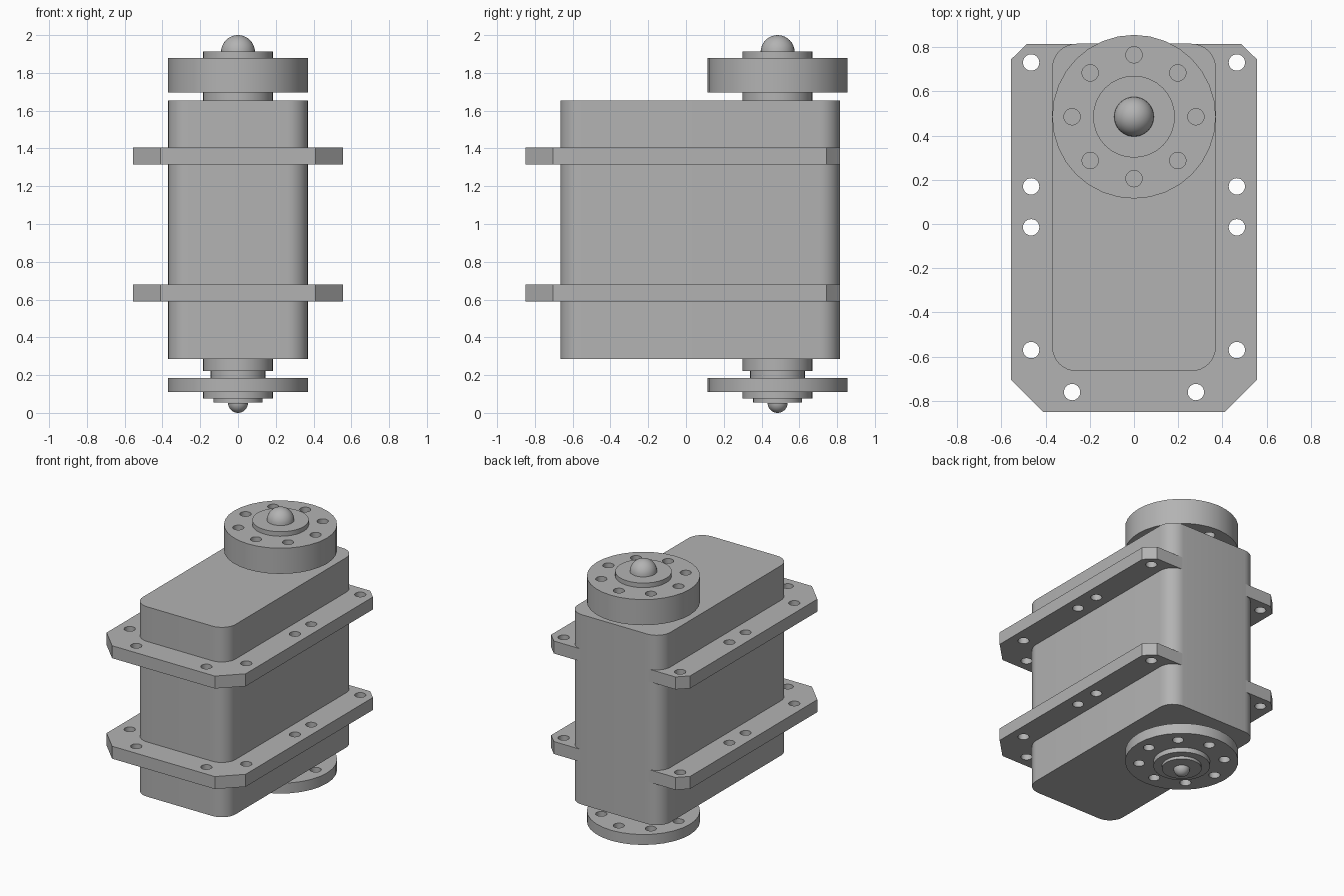
import bpy, bmesh
from math import pi, cos, sin, radians

cube = bpy.data.objects.get("Cube")
if cube:
    bpy.data.objects.remove(cube, do_unlink=True)

grey = bpy.data.materials.new("plain_grey")
grey.use_nodes = True
grey.diffuse_color = (0.45, 0.45, 0.45, 1)
grey.node_tree.nodes["Principled BSDF"].inputs["Base Color"].default_value = grey.diffuse_color

AXIS_Y = 0.485   # output shaft position
HOLE_R = 0.037


def ring(x, y, r, n=32, start=0.0, sweep=2 * pi, closed=True):
    steps = n if closed else n - 1
    return [(x + r * cos(start + sweep * i / steps),
             y + r * sin(start + sweep * i / steps)) for i in range(n)]


def finish(obj):
    bm = bmesh.new()
    bm.from_mesh(obj.data)
    bmesh.ops.remove_doubles(bm, verts=bm.verts, dist=0.0001)
    bmesh.ops.recalc_face_normals(bm, faces=bm.faces)
    bm.to_mesh(obj.data)
    bm.free()
    obj.data.materials.clear()
    obj.data.materials.append(grey)
    bpy.ops.object.select_all(action="DESELECT")
    obj.select_set(True)
    bpy.context.view_layer.objects.active = obj
    bpy.ops.object.shade_smooth_by_angle(angle=radians(30))


def plate(name, loops, z0, z1):
    """Extrude an outline, with any further loops as through holes."""
    curve = bpy.data.curves.new(name, "CURVE")
    curve.dimensions = "2D"
    curve.fill_mode = "BOTH"
    curve.extrude = (z1 - z0) / 2
    for pts in loops:
        spline = curve.splines.new("POLY")
        spline.points.add(len(pts) - 1)
        for p, (x, y) in zip(spline.points, pts):
            p.co = (x, y, 0, 1)
        spline.use_cyclic_u = True
    obj = bpy.data.objects.new(name, curve)
    obj.location.z = (z0 + z1) / 2
    bpy.context.collection.objects.link(obj)
    bpy.ops.object.select_all(action="DESELECT")
    obj.select_set(True)
    bpy.context.view_layer.objects.active = obj
    bpy.ops.object.convert(target="MESH")
    finish(bpy.context.view_layer.objects.active)


def dome(name, r, z, up):
    """Half sphere resting on a hub, pointing up or down."""
    bm = bmesh.new()
    bmesh.ops.create_uvsphere(bm, u_segments=32, v_segments=16, radius=r)
    low = [v for v in bm.verts if v.co.z * up < -0.001]
    bmesh.ops.delete(bm, geom=low, context="VERTS")
    mesh = bpy.data.meshes.new(name)
    bm.to_mesh(mesh)
    bm.free()
    obj = bpy.data.objects.new(name, mesh)
    obj.location = (0, AXIS_Y, z)
    bpy.context.collection.objects.link(obj)
    finish(obj)


# Rounded case
half, front, back, r = 0.37, -0.665, 0.815, 0.11
corners = [(half - r, back - r), (r - half, back - r),
           (r - half, front + r), (half - r, front + r)]
outline = [p for i, (x, y) in enumerate(corners)
           for p in ring(x, y, r, 9, i * pi / 2, pi / 2, False)]
plate("case", [outline], 0.285, 1.655)

# Two chamfered mounting flanges with screw holes
right_edge = [(0.41, -0.85), (0.555, -0.705), (0.555, 0.745), (0.485, 0.814)]
flange = right_edge + [(-x, y) for x, y in reversed(right_edge)]
screws = [(0.465, 0.73), (0.465, 0.17), (0.465, -0.015), (0.465, -0.57), (0.28, -0.76)]
holes = [ring(s * x, y, HOLE_R, 24) for x, y in screws for s in (-1, 1)]
plate("lower_flange", [flange] + holes, 0.59, 0.68)
plate("upper_flange", [flange] + holes, 1.315, 1.405)

# Drilled discs on the output axis
drills = [ring(x, y, HOLE_R, 24) for x, y in ring(0, AXIS_Y, 0.28, 8)]
disc = [ring(0, AXIS_Y, 0.37, 32)] + drills
plate("upper_disc", disc, 1.695, 1.88)
plate("lower_disc", disc, 0.11, 0.185)

# Stepped hubs and collars
for name, radius, z0, z1 in [
        ("upper_collar", 0.185, 1.655, 1.695), ("upper_hub", 0.185, 1.88, 1.913),
        ("lower_collar", 0.185, 0.222, 0.285), ("lower_neck", 0.145, 0.185, 0.222),
        ("lower_hub", 0.185, 0.075, 0.11), ("lower_washer", 0.13, 0.055, 0.075)]:
    plate(name, [ring(0, AXIS_Y, radius, 32)], z0, z1)

# Screw heads
dome("upper_screw_head", 0.09, 1.91, 1)
dome("lower_screw_head", 0.053, 0.053, -1)
